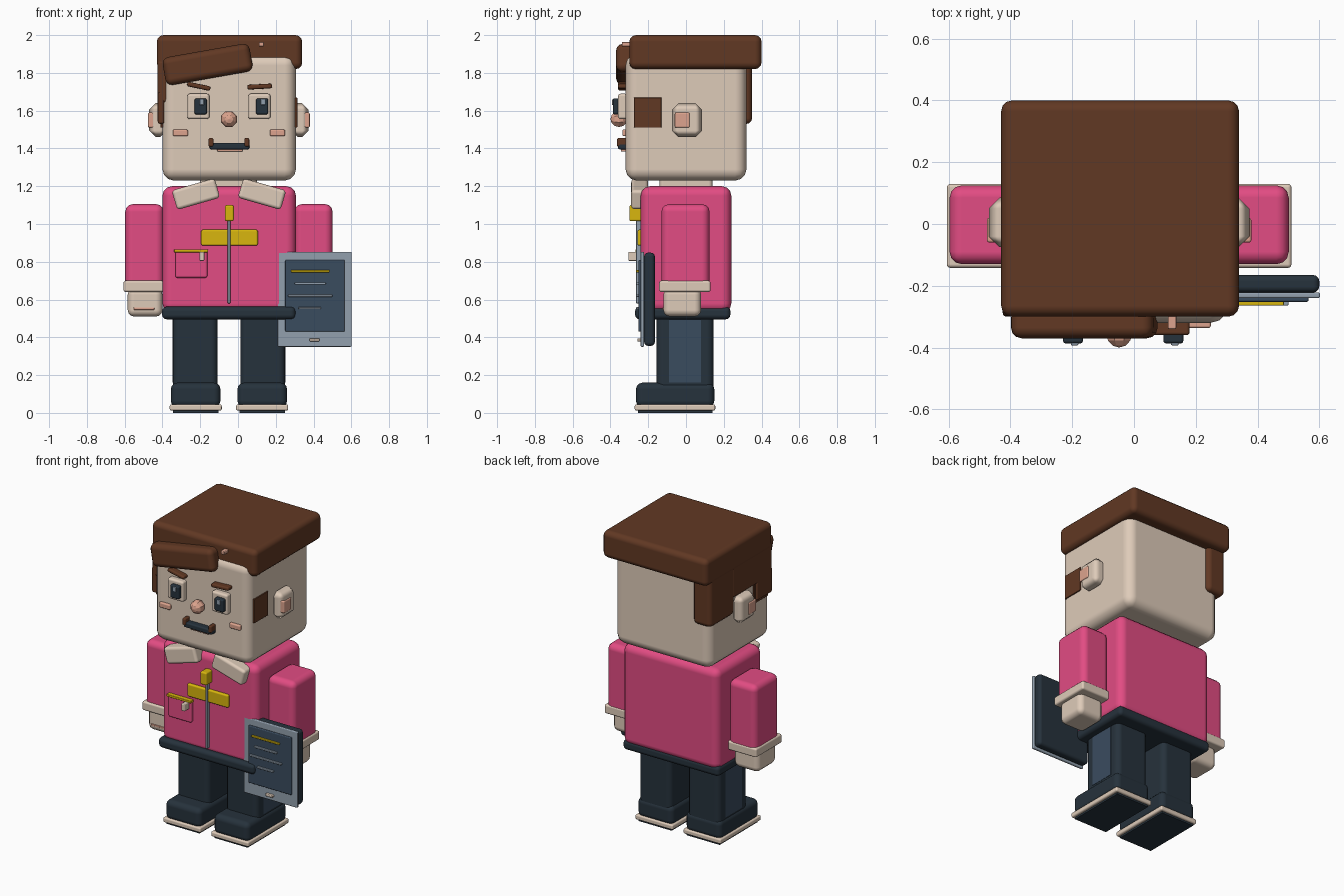
import bpy
from math import radians
from mathutils import Vector

default_cube = bpy.data.objects.get("Cube")
if default_cube:
    bpy.data.objects.remove(default_cube, do_unlink=True)

CENTRE = -0.048  # the body's mirror plane


def material(name, hex_code):
    """Flat material from an sRGB hex code."""
    linear = []
    for i in range(0, 6, 2):
        c = int(hex_code[i:i + 2], 16) / 255
        linear.append(c / 12.92 if c < 0.04 else ((c + 0.055) / 1.055) ** 2.4)
    mat = bpy.data.materials.new(name)
    mat.use_nodes = True
    mat.diffuse_color = (*linear, 1)
    shader = mat.node_tree.nodes["Principled BSDF"]
    shader.inputs["Base Color"].default_value = (*linear, 1)
    shader.inputs["Roughness"].default_value = 0.8
    return mat


skin = material("cream skin", "DECBB9")
blush = material("blush", "DDA48E")
brown = material("brown hair", "613823")
pink = material("pink shirt", "E24C83")
navy = material("dark navy", "26323C")
slate = material("slate blue", "3A4C5F")
silver = material("silver grey", "92A0AE")
yellow = material("yellow", "D8B60E")


def box(name, mat, x, y, z, bevel=0.0, segments=3, tilt=0.0):
    """Bevelled box from (low, high) ranges; tilt turns it in the front plane."""
    low, high = Vector((x[0], y[0], z[0])), Vector((x[1], y[1], z[1]))
    bpy.ops.mesh.primitive_cube_add(size=1, location=(low + high) / 2)
    obj = bpy.context.object
    obj.name = name
    obj.scale = high - low
    bpy.ops.object.transform_apply(location=False, rotation=False, scale=True)
    obj.rotation_euler.y = -radians(tilt)
    obj.data.materials.append(mat)
    if bevel:
        mod = obj.modifiers.new("soft edges", "BEVEL")
        mod.width = bevel
        mod.segments = segments
        mod.harden_normals = True
        bpy.ops.object.shade_smooth_by_angle(angle=radians(40))
    return obj


def pair(name, mat, x, y, z, bevel=0.0, segments=3, tilt=0.0, shift=0.0):
    """Two mirrored boxes; x is the distance range from the mirror plane."""
    for side, label in ((1, "left_"), (-1, "right_")):
        ends = sorted(CENTRE + shift + side * d for d in x)
        box(label + name, mat, ends, y, z, bevel, segments, side * tilt)


# Head and neck
box("head", skin, (-0.4, 0.307), (-0.32, 0.32), (1.23, 1.9), 0.06)
box("neck", skin, (-0.2, 0.1), (-0.14, 0.14), (1.15, 1.26), 0.02)
pair("ear", skin, (0.33, 0.422), (-0.075, 0.085), (1.46, 1.64), 0.035, 1)
pair("inner_ear", blush, (0.38, 0.428), (-0.06, 0.02), (1.51, 1.59), 0.008)

# Hair
box("hair_cap", brown, (-0.43, 0.34), (-0.3, 0.4), (1.82, 2), 0.035)
box("hair_fringe", brown, (-0.395, 0.073), (-0.37, -0.27), (1.77, 1.92), 0.035, tilt=10)
pair("sideburn", brown, (0.33, 0.362), (-0.275, -0.13), (1.51, 1.67), 0.004)
box("hair_side_front", brown, (-0.425, -0.35), (-0.3, 0.12), (1.64, 1.87), 0.02)
box("hair_side_back", brown, (-0.425, -0.29), (0.09, 0.35), (1.53, 1.87), 0.03)
box("hair_front_edge", brown, (-0.425, -0.39), (-0.3, -0.14), (1.53, 1.7), 0.012)
box("hair_pin", blush, (0.11, 0.137), (-0.34, -0.29), (1.94, 1.963), 0.005)

# Face
pair("eye", skin, (0.103, 0.22), (-0.36, -0.31), (1.555, 1.69), 0.014)
pair("pupil", navy, (0.13, 0.195), (-0.387, -0.35), (1.58, 1.665), 0.01, shift=0.013)
pair("eye_glint", silver, (0.15, 0.174), (-0.393, -0.38), (1.63, 1.66), 0.004, shift=0.018)
box("right_eyebrow", brown, (-0.27, -0.145), (-0.36, -0.31), (1.717, 1.741), 0.01, tilt=-12)
box("left_eyebrow", brown, (0.05, 0.18), (-0.36, -0.31), (1.715, 1.74), 0.01, tilt=3)
pair("cheek", blush, (0.217, 0.297), (-0.337, -0.31), (1.465, 1.5), 0.008)
bpy.ops.mesh.primitive_uv_sphere_add(segments=8, ring_count=6, radius=0.045,
                                     location=(CENTRE, -0.355, 1.555),
                                     rotation=(radians(90), radians(22.5), 0))
nose = bpy.context.object
nose.name = "nose"
nose.data.materials.append(blush)
box("mouth", navy, (-0.15, 0.06), (-0.36, -0.31), (1.395, 1.43), 0.01)
pair("mouth_corner", brown, (0.082, 0.108), (-0.365, -0.31), (1.41, 1.455), 0.008)
box("lower_lip", blush, (-0.11, 0.025), (-0.345, -0.31), (1.383, 1.4), 0.006)

# Shirt
box("torso", pink, (-0.4, 0.307), (-0.24, 0.24), (0.53, 1.2), 0.05)
pair("collar", skin, (0.057, 0.293), (-0.29, -0.2), (1.105, 1.212), 0.018, tilt=-16)
box("zip", silver, (-0.055, -0.04), (-0.265, -0.23), (0.58, 1.03), 0.004)
box("zip_pull", yellow, (-0.07, -0.022), (-0.3, -0.23), (1.015, 1.1), 0.01)
box("chest_bar", yellow, (-0.195, 0.105), (-0.257, -0.23), (0.885, 0.97), 0.01)
box("pocket", pink, (-0.332, -0.162), (-0.26, -0.23), (0.715, 0.86), 0.012)
box("pocket_trim", yellow, (-0.338, -0.158), (-0.268, -0.23), (0.85, 0.866), 0.004)
box("pocket_button", skin, (-0.205, -0.178), (-0.305, -0.25), (0.805, 0.853), 0.006)
box("belt", navy, (-0.402, 0.305), (-0.27, 0.235), (0.495, 0.563), 0.025)

# Arms
pair("arm", pink, (0.345, 0.549), (-0.13, 0.125), (0.65, 1.105), 0.04)
pair("cuff", skin, (0.345, 0.558), (-0.142, 0.13), (0.64, 0.7), 0.012)
pair("hand", skin, (0.352, 0.536), (-0.12, 0.08), (0.51, 0.66), 0.035)
pair("finger_line", blush, (0.395, 0.505), (-0.125, -0.11), (0.546, 0.558), 0.003)

# Legs and shoes
pair("leg", navy, (0.06, 0.297), (-0.155, 0.145), (0.1, 0.53), 0.035)
pair("leg_stripe", slate, (0.29, 0.299), (-0.09, 0.08), (0.16, 0.5))
pair("shoe", navy, (0.045, 0.308), (-0.265, 0.15), (0.03, 0.16), 0.035)
pair("sole", skin, (0.038, 0.314), (-0.272, 0.155), (0.012, 0.045), 0.01)
pair("tread", navy, (0.055, 0.297), (-0.255, 0.14), (0, 0.02))

# Tablet with a screen and written lines
box("tablet_back", navy, (0.215, 0.6), (-0.222, -0.165), (0.355, 0.848), 0.02)
box("tablet_frame", silver, (0.21, 0.602), (-0.24, -0.222), (0.35, 0.853), 0.006)
box("tablet_screen", slate, (0.25, 0.565), (-0.252, -0.235), (0.43, 0.81), 0.006)
box("tablet_button", skin, (0.378, 0.432), (-0.258, -0.235), (0.378, 0.394), 0.005)
lines = ((yellow, 0.28, 0.485), (silver, 0.3, 0.465), (silver, 0.265, 0.5), (silver, 0.32, 0.44))
for row, (mat, start, end) in enumerate(lines):
    height = 0.75 - row * 0.065
    box(f"screen_line_{row}", mat, (start, end), (-0.264, -0.245),
        (height - 0.006, height + 0.006), 0.004)
